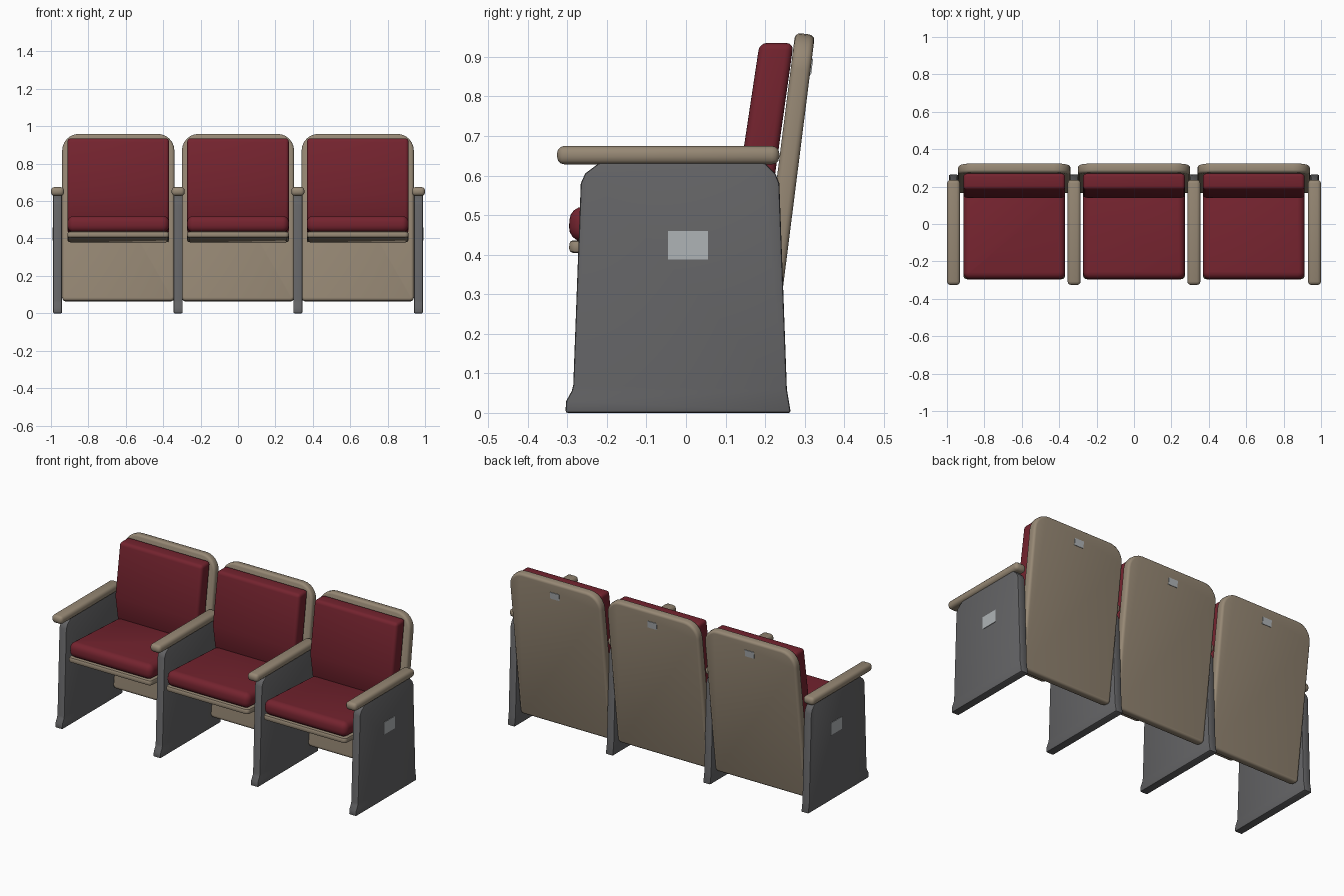
import bpy, bmesh, math
from mathutils import Matrix, Vector

if "Cube" in bpy.data.objects:
    bpy.data.objects.remove(bpy.data.objects["Cube"])


def material(name, rgb):
    m = bpy.data.materials.new(name)
    m.diffuse_color = (*rgb, 1)
    m.use_nodes = True
    m.node_tree.nodes["Principled BSDF"].inputs["Base Color"].default_value = m.diffuse_color
    return m


RED = material("red fabric", (0.175, 0.017, 0.028))
TAN = material("tan wood", (0.305, 0.245, 0.175))
GREY = material("grey metal", (0.125, 0.125, 0.130))
PLATE = material("pale plate", (0.43, 0.455, 0.47))


def rounded(x0, x1, y0, y1, r_low, r_high, n=6):
    """Rectangle outline with separate low and high corner radii."""
    pts = []
    for cx, cy, r, start in ((x1, y1, r_high, 0), (x0, y1, r_high, 90),
                             (x0, y0, r_low, 180), (x1, y0, r_low, 270)):
        ox = cx - r if cx == x1 else cx + r
        oy = cy - r if cy == y1 else cy + r
        for i in range(n + 1):
            a = math.radians(start + 90 * i / n)
            pts.append((ox + r * math.cos(a), oy + r * math.sin(a)))
    return pts


def prism(name, pts, axis, w0, w1, mat, bevel=0.0, segs=2, matrix=Matrix()):
    """Extrude an outline along an axis from w0 to w1 and round its edges."""
    place = {"x": lambda u, v, w: (w, u, v),
             "y": lambda u, v, w: (u, w, v),
             "z": lambda u, v, w: (u, v, w)}[axis]
    bm = bmesh.new()
    rings = [[bm.verts.new(matrix @ Vector(place(u, v, w))) for u, v in pts]
             for w in (w0, w1)]
    n = len(pts)
    for ring in rings:
        bm.faces.new(ring)
    for i in range(n):
        j = (i + 1) % n
        bm.faces.new((rings[0][i], rings[0][j], rings[1][j], rings[1][i]))
    bmesh.ops.recalc_face_normals(bm, faces=bm.faces)
    me = bpy.data.meshes.new(name)
    bm.to_mesh(me)
    bm.free()
    me.materials.append(mat)
    ob = bpy.data.objects.new(name, me)
    bpy.context.collection.objects.link(ob)
    bpy.ops.object.select_all(action="DESELECT")
    ob.select_set(True)
    bpy.context.view_layer.objects.active = ob
    if bevel:
        mod = ob.modifiers.new("rounding", "BEVEL")
        mod.width = bevel
        mod.segments = segs
        mod.limit_method = "ANGLE"
        mod.angle_limit = math.radians(30)
        bpy.ops.object.modifier_apply(modifier=mod.name)
        bpy.ops.object.shade_smooth_by_angle(angle=math.radians(40))
    return ob


def rect(u0, u1, v0, v1):
    return [(u0, v0), (u1, v0), (u1, v1), (u0, v1)]


# Side panels with flared feet, and the armrests on top of them
side = [(-0.305, 0), (0.265, 0), (0.255, 0.06), (0.236, 0.58), (0.226, 0.605),
        (0.195, 0.635), (-0.215, 0.635), (-0.255, 0.605), (-0.266, 0.58),
        (-0.285, 0.07), (-0.289, 0.055), (-0.303, 0.03)]
for x in (-0.965, -0.32, 0.32, 0.965):
    prism("side_panel", side, "x", x - 0.024, x + 0.024, GREY, 0.006)
    prism("armrest", rect(-0.326, 0.236, 0.628, 0.675), "x",
          x - 0.035, x + 0.035, TAN, 0.019, 3)

# Number plates on the outer faces of the end panels
for s in (-1, 1):
    prism("end_plate", rect(-0.046, 0.056, 0.388, 0.46), "x",
          s * 0.986, s * 0.992, PLATE)

# Three seats
for x in (-0.64, 0, 0.64):
    # Leaning back board with a small plate near its top
    lean = Matrix.Translation((x, 0.213, 0.062)) @ Matrix.Rotation(-math.radians(7.2), 4, "X")
    prism("back_board", rounded(-0.3, 0.3, 0, 0.9, 0.02, 0.09), "y",
          -0.05, 0, TAN, 0.014, 3, lean)
    prism("back_plate", rect(-0.03, 0.03, 0.8, 0.84), "y",
          -0.002, 0.003, PLATE, matrix=lean)

    # Padded back, fullest at the lumbar height
    prism("back_cushion", [(0.168, 0.46), (0.14, 0.63), (0.186, 0.935),
                           (0.272, 0.935), (0.205, 0.46)], "x",
          x - 0.272, x + 0.272, RED, 0.03, 4)

    # Seat board and cushion, sloping down to the rear
    tilt = Matrix.Translation((x, -0.296, 0.405)) @ Matrix.Rotation(-math.radians(3), 4, "X")
    prism("seat_board", rounded(-0.272, 0.272, 0, 0.49, 0.02, 0.02), "z",
          0, 0.032, TAN, 0.01, 2, tilt)
    prism("seat_cushion", rounded(-0.272, 0.272, -0.003, 0.47, 0.035, 0.035), "z",
          0.03, 0.118, RED, 0.036, 4, tilt)
